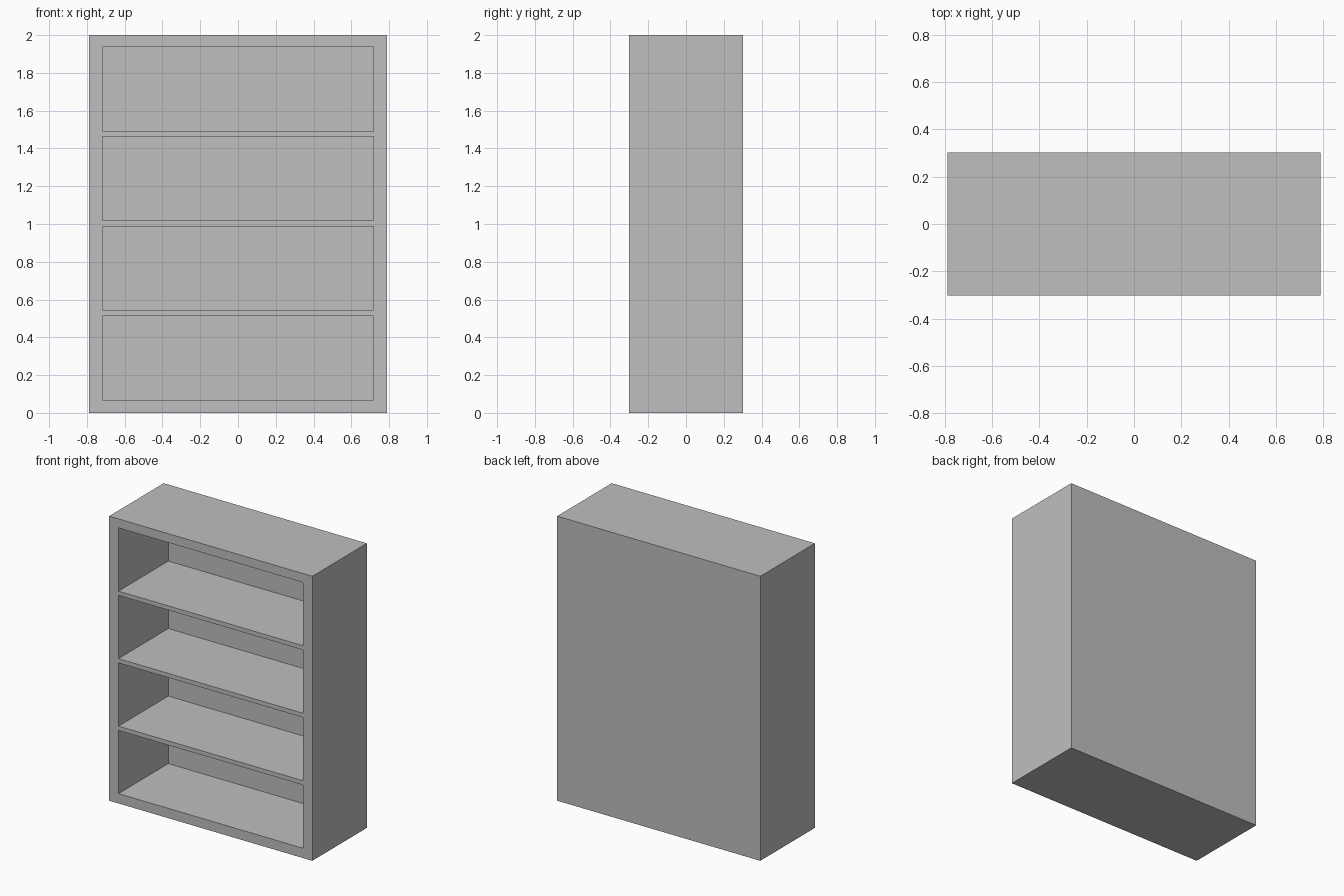
import bpy
import bmesh
from mathutils import Matrix, Vector

cube = bpy.data.objects.get("Cube")
if cube:
    bpy.data.objects.remove(cube, do_unlink=True)

# Overall size and panel thicknesses
HALF_W, HALF_D, HEIGHT = 0.79, 0.303, 2.0
INNER_W = 0.717
BACK_Y = 0.25
BOTTOM, TOP = 0.069, 1.937
SHELF = 0.03
BAYS = 4
BAY_H = (TOP - BOTTOM - SHELF * (BAYS - 1)) / BAYS

grey = bpy.data.materials.new("plain grey")
grey.use_nodes = True
colour = (0.52, 0.52, 0.52, 1)
grey.diffuse_color = colour
grey.node_tree.nodes["Principled BSDF"].inputs["Base Color"].default_value = colour


def add_box(name, low, high):
    """Box between two opposite corners."""
    low, high = Vector(low), Vector(high)
    bm = bmesh.new()
    bmesh.ops.create_cube(bm, size=1, matrix=Matrix.Translation((low + high) / 2)
                          @ Matrix.Diagonal((high - low).to_4d()))
    mesh = bpy.data.meshes.new(name)
    bm.to_mesh(mesh)
    bm.free()
    mesh.materials.append(grey)
    obj = bpy.data.objects.new(name, mesh)
    bpy.context.collection.objects.link(obj)
    return obj


# Solid case with an open bay cut in for each shelf
case = add_box("bookcase", (-HALF_W, -HALF_D, 0), (HALF_W, HALF_D, HEIGHT))
cutters = []
for i in range(BAYS):
    z = BOTTOM + i * (BAY_H + SHELF)
    cutter = add_box(f"bay_cutter_{i + 1}", (-INNER_W, -HALF_D - 0.1, z),
                     (INNER_W, BACK_Y, z + BAY_H))
    cutter.hide_render = True
    cutter.hide_set(True)
    mod = case.modifiers.new(f"bay_{i + 1}", 'BOOLEAN')
    mod.operation = 'DIFFERENCE'
    mod.solver = 'EXACT'
    mod.object = cutter
    cutters.append(cutter)

# Apply the cuts and drop the cutters
bpy.context.view_layer.update()
graph = bpy.context.evaluated_depsgraph_get()
cut_mesh = bpy.data.meshes.new_from_object(case.evaluated_get(graph))
case.modifiers.clear()
case.data = cut_mesh
for cutter in cutters:
    bpy.data.objects.remove(cutter, do_unlink=True)
